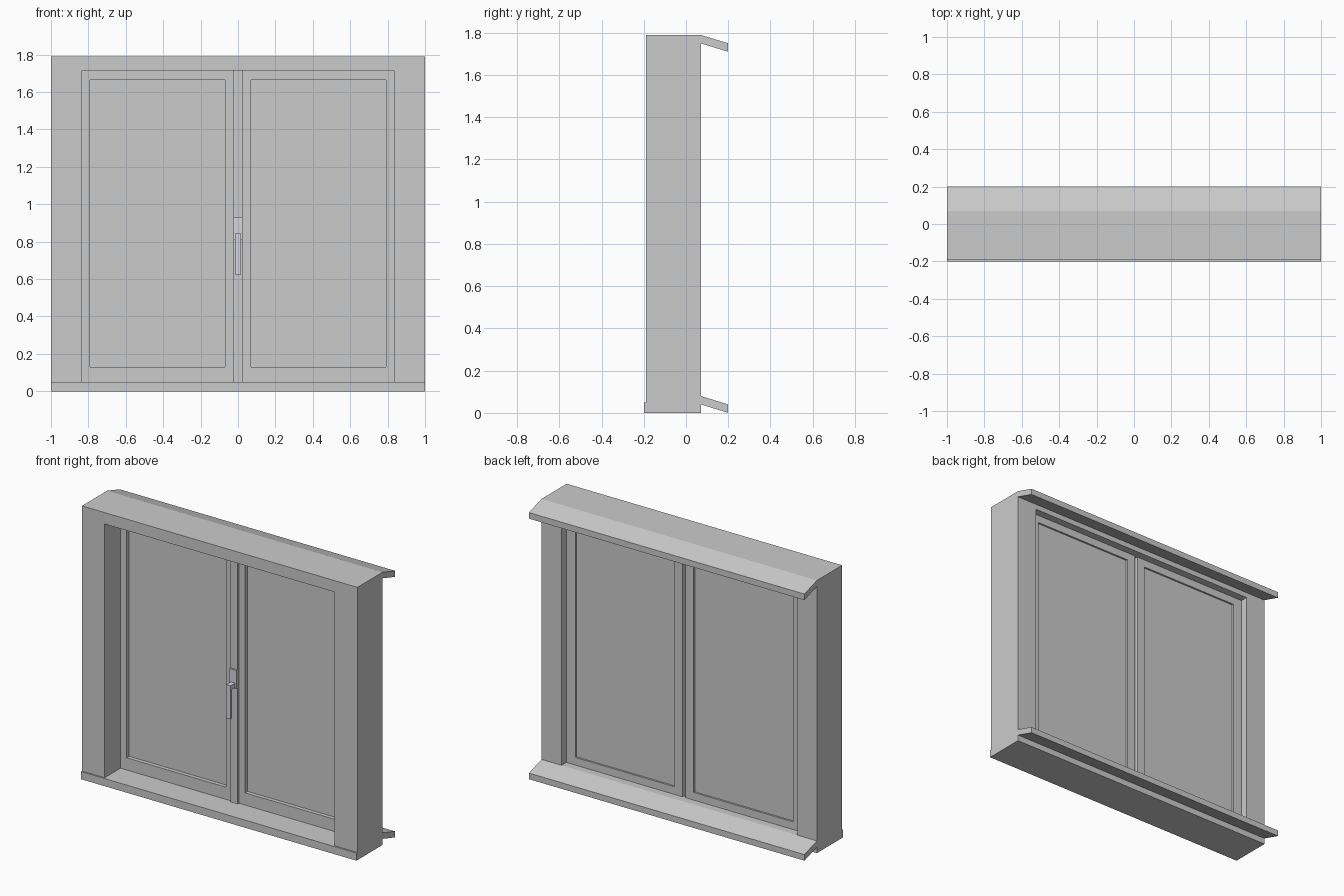
import bpy, bmesh

if "Cube" in bpy.data.objects:
    bpy.data.objects.remove(bpy.data.objects["Cube"])


def material(name, rgb):
    m = bpy.data.materials.new(name)
    m.diffuse_color = (*rgb, 1)
    m.use_nodes = True
    m.node_tree.nodes["Principled BSDF"].inputs["Base Color"].default_value = m.diffuse_color
    return m


LIGHT = material("light_paint", (0.80, 0.795, 0.785))
GREY = material("grey_metal", (0.53, 0.53, 0.53))
GLASS = material("pane_grey", (0.52, 0.52, 0.52))
STEEL = material("steel", (0.66, 0.66, 0.72))


def finish(name, bm, mat):
    bmesh.ops.recalc_face_normals(bm, faces=bm.faces[:])
    me = bpy.data.meshes.new(name)
    bm.to_mesh(me)
    bm.free()
    me.materials.append(mat)
    ob = bpy.data.objects.new(name, me)
    bpy.context.collection.objects.link(ob)
    return ob


def box(name, x, y, z, mat):
    bm = bmesh.new()
    bmesh.ops.create_cube(bm, size=1)
    for v in bm.verts:
        v.co = [a + (c + 0.5) * (b - a) for c, (a, b) in zip(v.co, (x, y, z))]
    return finish(name, bm, mat)


def ring(name, outer, inner, y, mat):
    """Rectangular frame; outer and inner are (x0, x1, z0, z1)."""
    bm = bmesh.new()

    def loop(r, yy):
        x0, x1, z0, z1 = r
        return [bm.verts.new((a, yy, b)) for a, b in ((x0, z0), (x1, z0), (x1, z1), (x0, z1))]

    loops = [loop(outer, y[0]), loop(outer, y[1]), loop(inner, y[1]), loop(inner, y[0])]
    for k in range(4):
        a, b = loops[k], loops[(k + 1) % 4]
        for i in range(4):
            j = (i + 1) % 4
            bm.faces.new((a[i], a[j], b[j], b[i]))
    return finish(name, bm, mat)


def slope_board(name, z):
    """Sloped outside board across the full width, top inner edge at z."""
    bm = bmesh.new()
    pts = ((0.07, z), (0.2, z - 0.04), (0.2, z - 0.08), (0.07, z - 0.04))
    f = bm.faces.new([bm.verts.new((-1, y, h)) for y, h in pts])
    new = bmesh.ops.extrude_face_region(bm, geom=[f])["geom"]
    bmesh.ops.translate(bm, vec=(2, 0, 0), verts=[v for v in new if isinstance(v, bmesh.types.BMVert)])
    return finish(name, bm, GREY)


# Inner casing, outer casing and inside sill nose
ring("inner_casing", (-1, 1, 0, 1.79), (-0.835, 0.835, 0.05, 1.715), (-0.19, 0.005), LIGHT)
ring("outer_casing", (-1, 1, 0, 1.79), (-0.855, 0.855, 0.08, 1.715), (0.005, 0.07), GREY)
box("inside_sill_nose", (-1, 1), (-0.2, -0.19), (0, 0.05), LIGHT)

# Sloped boards outside
slope_board("rain_hood", 1.79)
slope_board("outside_sill", 0.08)

# Two sashes, light inside and grey outside, each with a pane
for side, s in (("left", -1), ("right", 1)):
    def span(a, b):
        return tuple(sorted((s * a, s * b)))
    hole = (*span(0.07, 0.79), 0.13, 1.665)
    ring(side + "_sash_inside", (*span(0.01, 0.835), 0.05, 1.715), hole, (-0.026, 0.005), LIGHT)
    ring(side + "_sash_outside", (*span(0.01, 0.855), 0.08, 1.715), hole, (0.005, 0.02), GREY)
    box(side + "_pane", span(0.07, 0.79), (0.0, 0.008), (0.13, 1.665), GLASS)

# Cover strip over the meeting gap
box("cover_strip", (-0.025, 0.025), (-0.04, -0.026), (0.05, 1.715), LIGHT)

# Handle: plate, neck and lever
box("handle_plate", (-0.025, 0.025), (-0.052, -0.04), (0.81, 0.93), STEEL)
box("handle_neck", (-0.017, 0.015), (-0.083, -0.052), (0.815, 0.845), STEEL)
box("handle_lever", (-0.017, 0.015), (-0.098, -0.083), (0.625, 0.845), STEEL)
